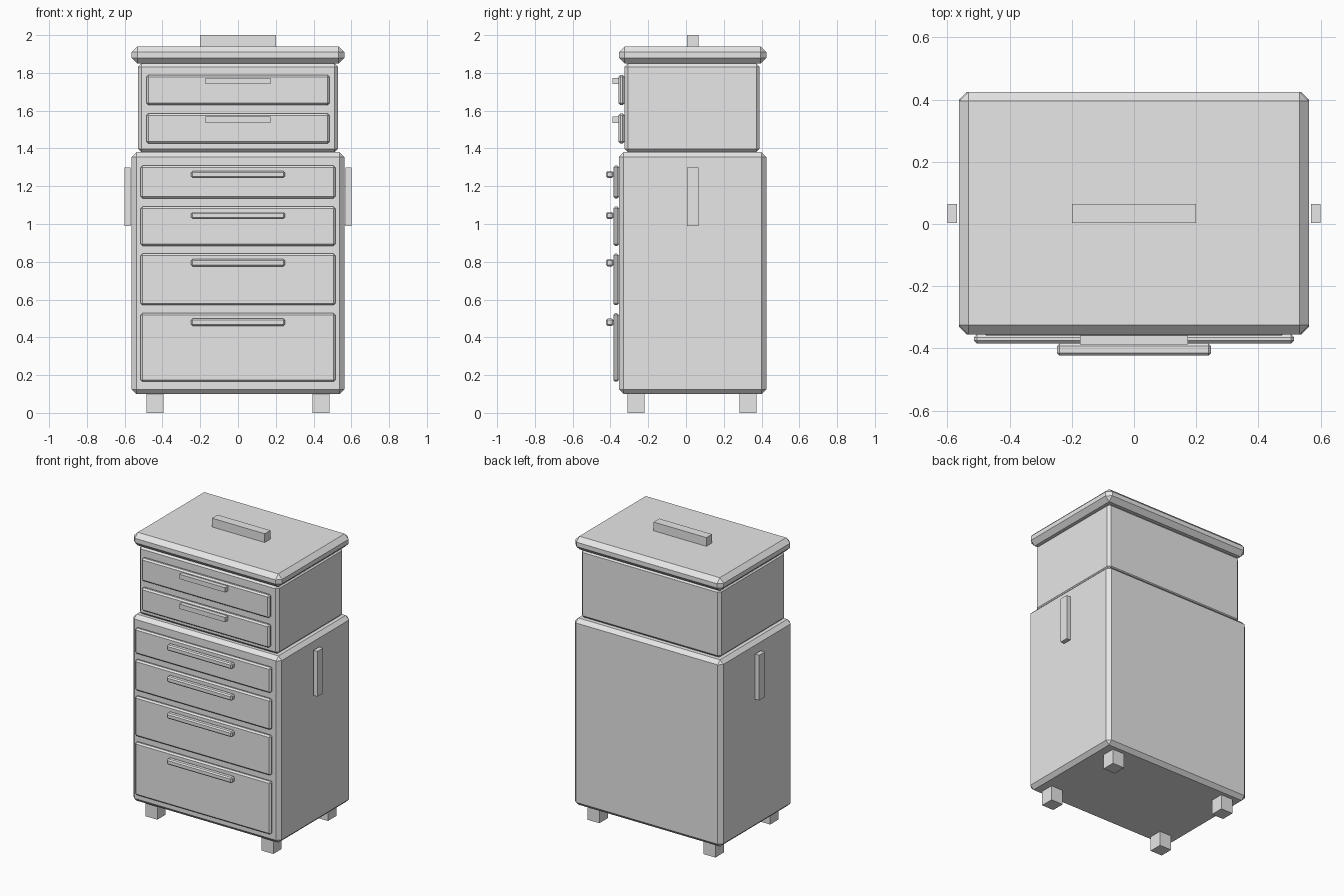
import bpy
import bmesh

cube = bpy.data.objects.get("Cube")
if cube:
    bpy.data.objects.remove(cube, do_unlink=True)

GREY = (0.8, 0.8, 0.8, 1)
paint = bpy.data.materials.new("grey paint")
paint.use_nodes = True
paint.diffuse_color = GREY
paint.node_tree.nodes["Principled BSDF"].inputs["Base Color"].default_value = GREY


def box(name, x, y, z, bevel=0):
    """Flat-shaded box from (min, max) ranges, with optional chamfered edges."""
    bm = bmesh.new()
    bmesh.ops.create_cube(bm, size=1)
    for v in bm.verts:
        v.co = [r[0] + (c + 0.5) * (r[1] - r[0]) for c, r in zip(v.co, (x, y, z))]
    mesh = bpy.data.meshes.new(name)
    bm.to_mesh(mesh)
    bm.free()
    mesh.materials.append(paint)
    obj = bpy.data.objects.new(name, mesh)
    bpy.context.collection.objects.link(obj)
    if bevel:
        mod = obj.modifiers.new("chamfer", "BEVEL")
        mod.width = bevel
        mod.segments = 1
        mod.limit_method = "ANGLE"
    return obj


def wide(half):
    return (-half, half)


FRONT, BACK = -0.355, 0.425        # depth of the main cabinet
UPPER_FRONT = -0.325               # front of the smaller top chest
MID = (0.004, 0.065)               # depth of the lid and side handles

# Cabinet, top chest and lid
box("lower_cabinet", wide(0.563), (FRONT, BACK), (0.1, 1.38), 0.025)
box("upper_chest", wide(0.53), (UPPER_FRONT, 0.39), (1.38, 1.85), 0.018)
box("lid", wide(0.563), (FRONT, BACK), (1.85, 1.94), 0.03)
box("lid_handle", wide(0.2), MID, (1.94, 2.0))

# Lower drawers with chamfered bar handles
for i, (low, high) in enumerate([(0.165, 0.528), (0.57, 0.843), (0.883, 1.093), (1.135, 1.31)]):
    face = FRONT - 0.03
    box(f"lower_drawer_{i + 1}", wide(0.515), (face, FRONT), (low, high), 0.01)
    box(f"lower_drawer_handle_{i + 1}", wide(0.248), (face - 0.038, face),
        (high - 0.067, high - 0.029), 0.008)

# Upper drawers with plain bar handles
for i, (low, high) in enumerate([(1.427, 1.584), (1.631, 1.788)]):
    face = UPPER_FRONT - 0.033
    box(f"upper_drawer_{i + 1}", wide(0.485), (face, UPPER_FRONT), (low, high), 0.01)
    box(f"upper_drawer_handle_{i + 1}", wide(0.173), (face - 0.03, face),
        (high - 0.048, high - 0.016))

# Side handles and feet, mirrored across x
for side, s in (("left", 1), ("right", -1)):
    box(f"{side}_side_handle", sorted((s * 0.57, s * 0.6)), MID, (0.99, 1.3))
    for end, y in (("front", -0.31), ("back", 0.283)):
        box(f"{end}_{side}_foot", sorted((s * 0.395, s * 0.485)), (y, y + 0.091), (0, 0.1))
